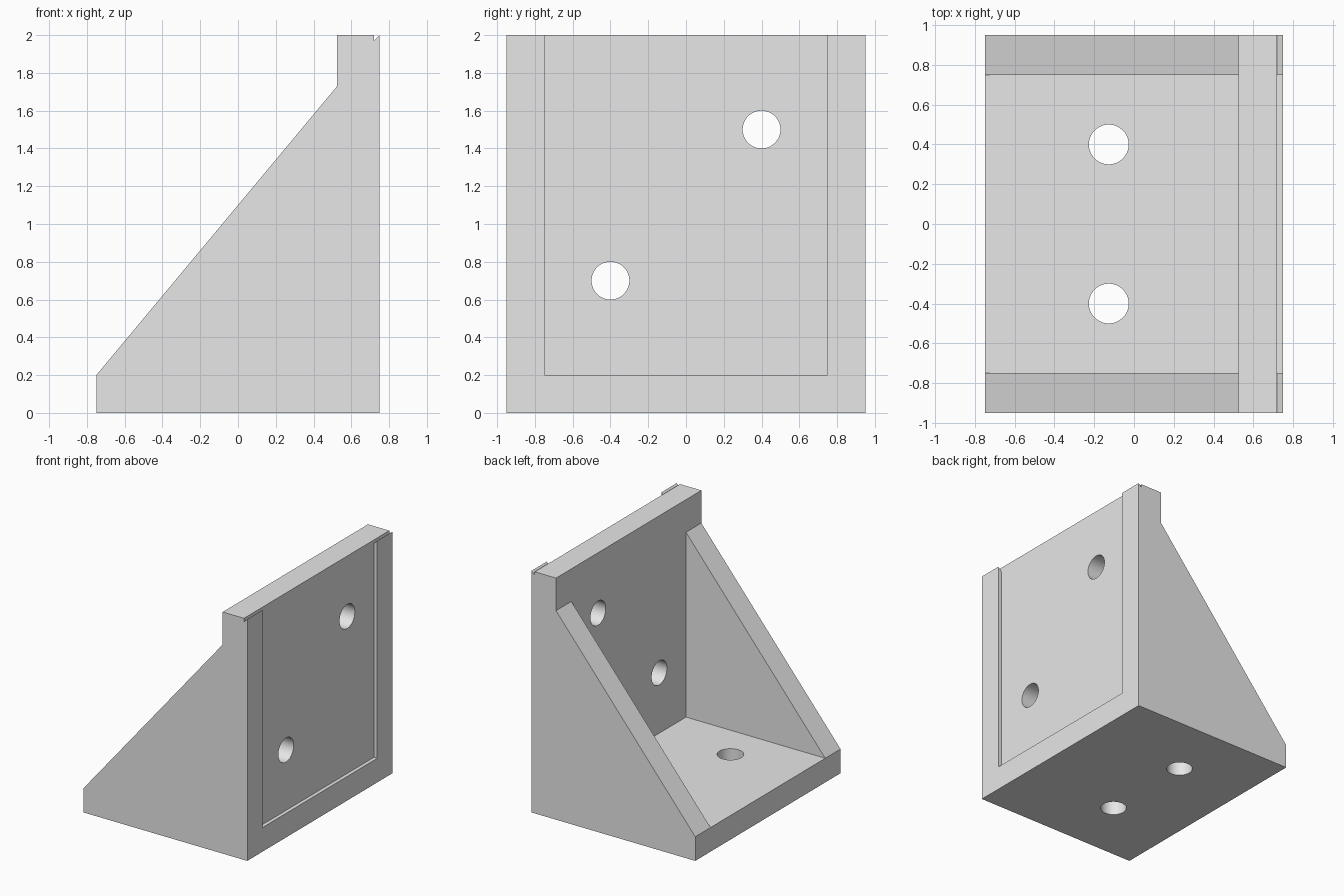
import bpy, bmesh, math

if "Cube" in bpy.data.objects:
    bpy.data.objects.remove(bpy.data.objects["Cube"])

gray = bpy.data.materials.new("light gray")
gray.diffuse_color = (0.8, 0.8, 0.8, 1)
gray.use_nodes = True
gray.node_tree.nodes["Principled BSDF"].inputs["Base Color"].default_value = gray.diffuse_color


def extrude_profile(name, profile, half_width):
    """Extrude an (x, z) outline along y, centred on y = 0."""
    bm = bmesh.new()
    face = bm.faces.new([bm.verts.new((x, -half_width, z)) for x, z in profile])
    out = bmesh.ops.extrude_face_region(bm, geom=[face])
    moved = [v for v in out["geom"] if isinstance(v, bmesh.types.BMVert)]
    bmesh.ops.translate(bm, verts=moved, vec=(0, 2 * half_width, 0))
    bmesh.ops.recalc_face_normals(bm, faces=bm.faces)
    mesh = bpy.data.meshes.new(name)
    bm.to_mesh(mesh)
    bm.free()
    mesh.materials.append(gray)
    obj = bpy.data.objects.new(name, mesh)
    bpy.context.collection.objects.link(obj)
    return obj


def box_profile(x0, x1, z0, z1):
    return [(x0, z0), (x1, z0), (x1, z1), (x0, z1)]


def hole(name, location, rotation=(0, 0, 0)):
    bpy.ops.mesh.primitive_cylinder_add(vertices=64, radius=0.1, depth=0.6,
                                        location=location, rotation=rotation)
    obj = bpy.context.object
    obj.name = name
    obj.data.materials.append(gray)
    return obj


# Full bracket silhouette, with the small V groove at the top rear edge
bracket = extrude_profile("corner_bracket", [
    (-0.75, 0), (0.75, 0), (0.75, 2), (0.72, 1.97), (0.72, 2),
    (0.525, 2), (0.525, 1.73), (-0.75, 0.2)], 0.95)
# The groove runs from its vertical wall up to the outer edge
cutters = [
    # Space between the two side gussets
    extrude_profile("gusset_gap_cutter", box_profile(-1, 0.525, 0.2, 2.2), 0.75),
    # Shallow recess on the mounting face
    extrude_profile("recess_cutter", box_profile(0.72, 0.9, 0.2, 2.2), 0.75),
    # Base screw holes
    hole("base_hole_cutter_a", (-0.127, -0.4, 0.1)),
    hole("base_hole_cutter_b", (-0.127, 0.4, 0.1)),
    # Upright screw holes
    hole("wall_hole_cutter_low", (0.62, -0.4, 0.7), (0, math.pi / 2, 0)),
    hole("wall_hole_cutter_high", (0.62, 0.4, 1.5), (0, math.pi / 2, 0)),
]

for cutter in cutters:
    mod = bracket.modifiers.new(cutter.name, 'BOOLEAN')
    mod.operation = 'DIFFERENCE'
    mod.solver = 'EXACT'
    mod.object = cutter

# Apply the cuts, then drop the helpers
bpy.ops.object.select_all(action='DESELECT')
bracket.select_set(True)
bpy.context.view_layer.objects.active = bracket
for cutter in cutters:
    bpy.ops.object.modifier_apply(modifier=cutter.name)
for cutter in cutters:
    bpy.data.objects.remove(cutter)

# Smooth hole walls, sharp corners
bpy.ops.object.shade_smooth_by_angle(angle=math.radians(30))
